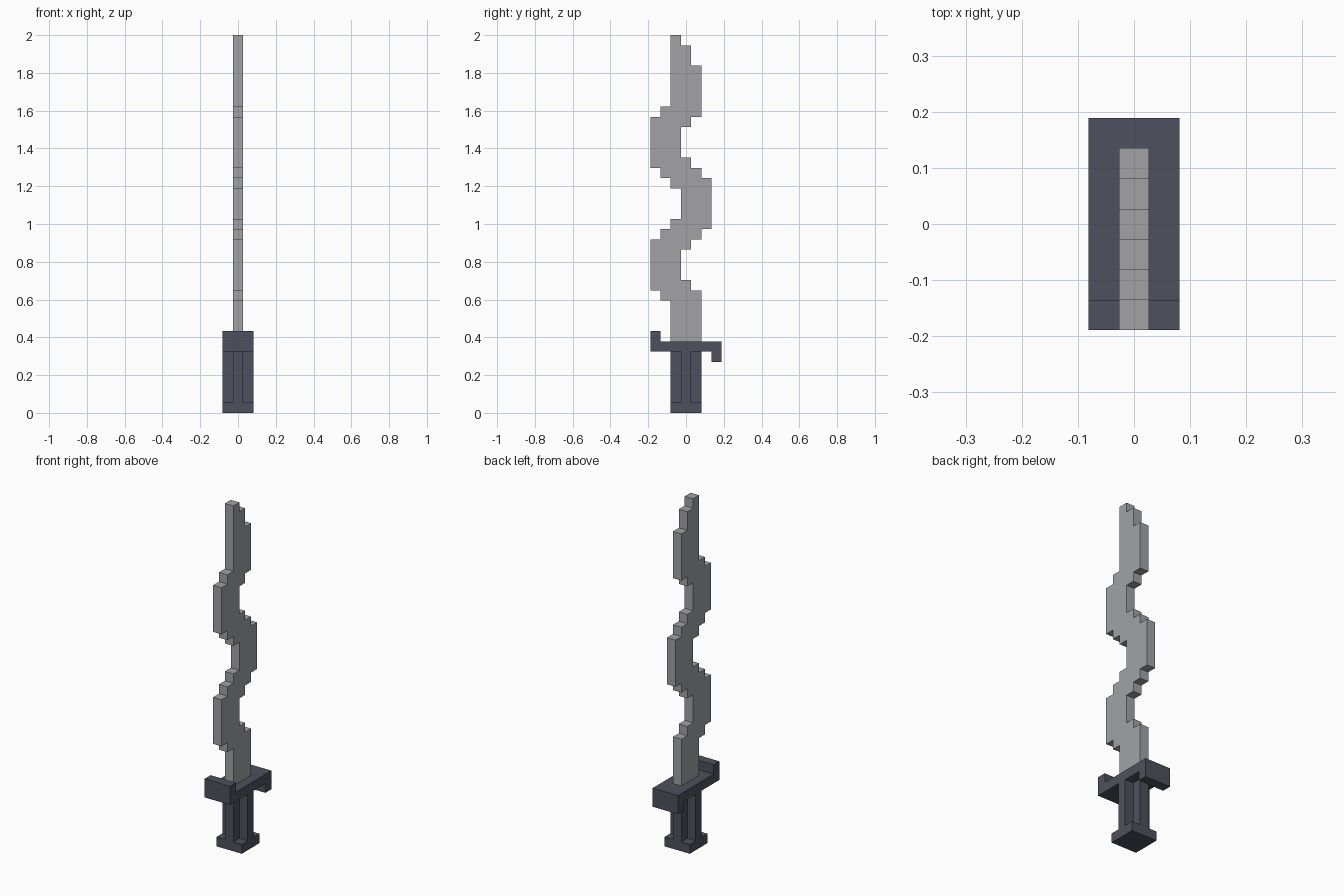
import bpy, bmesh
from mathutils import Vector

cube = bpy.data.objects.get("Cube")
if cube:
    bpy.data.objects.remove(cube, do_unlink=True)

U = 2 / 37  # one block of the stepped design


def material(name, rgb):
    mat = bpy.data.materials.new(name)
    mat.use_nodes = True
    mat.diffuse_color = (*rgb, 1)
    mat.node_tree.nodes["Principled BSDF"].inputs["Base Color"].default_value = (*rgb, 1)
    return mat


steel = material("pale steel", (0.36, 0.365, 0.38))
iron = material("dark iron", (0.076, 0.083, 0.109))


def prism(name, points, direction, mat):
    """Extrude a closed outline, given in blocks, along a direction."""
    mesh = bpy.data.meshes.new(name)
    bm = bmesh.new()
    face = bm.faces.new([bm.verts.new(Vector(p) * U) for p in points])
    grown = bmesh.ops.extrude_face_region(bm, geom=[face], use_keep_orig=True)
    moved = [g for g in grown["geom"] if isinstance(g, bmesh.types.BMVert)]
    bmesh.ops.translate(bm, verts=moved, vec=Vector(direction) * U)
    bmesh.ops.recalc_face_normals(bm, faces=bm.faces)
    bm.to_mesh(mesh)
    bm.free()
    mesh.materials.append(mat)
    obj = bpy.data.objects.new(name, mesh)
    bpy.context.collection.objects.link(obj)
    return obj


def side_prism(name, outline, width, mat):
    """Extrude a (y, z) outline across x, centred."""
    return prism(name, [(-width / 2, y, z) for y, z in outline], (width, 0, 0), mat)


def stairs(start, steps):
    """Stepped edge: each step is (y, top of that step)."""
    points, low = [], start
    for y, top in steps:
        points += [(y, low), (y, top)]
        low = top
    return points


# Wavy blade: front and back edges climb in block steps
front_edge = stairs(7, [(-1.5, 11), (-2.5, 12), (-3.5, 17), (-2.5, 18), (-1.5, 19),
                        (-.5, 22), (-1.5, 23), (-2.5, 24), (-3.5, 29), (-2.5, 30), (-1.5, 37)])
back_edge = stairs(7, [(1.5, 12), (.5, 13), (-.5, 16), (.5, 17), (1.5, 18), (2.5, 23),
                       (1.5, 24), (.5, 25), (-.5, 28), (.5, 29), (1.5, 34), (.5, 36), (-.5, 37)])
side_prism("blade", front_edge + back_edge[::-1], 1, steel)

# Guard: one end turned up, the other turned down
side_prism("guard", [(-3.5, 6), (2.5, 6), (2.5, 5), (3.5, 5), (3.5, 7),
                     (-2.5, 7), (-2.5, 8), (-3.5, 8)], 3, iron)

# Grip: plus-shaped column
cross = []
for sx, sy in ((1, 1), (-1, 1), (-1, -1), (1, -1)):
    corner = [(1.5 * sx, .5 * sy, 1), (.5 * sx, .5 * sy, 1), (.5 * sx, 1.5 * sy, 1)]
    cross += corner if sx == sy else corner[::-1]
prism("grip", cross, (0, 0, 5), iron)

# Pommel: square slab
side_prism("pommel", [(-1.5, 0), (1.5, 0), (1.5, 1), (-1.5, 1)], 3, iron)
